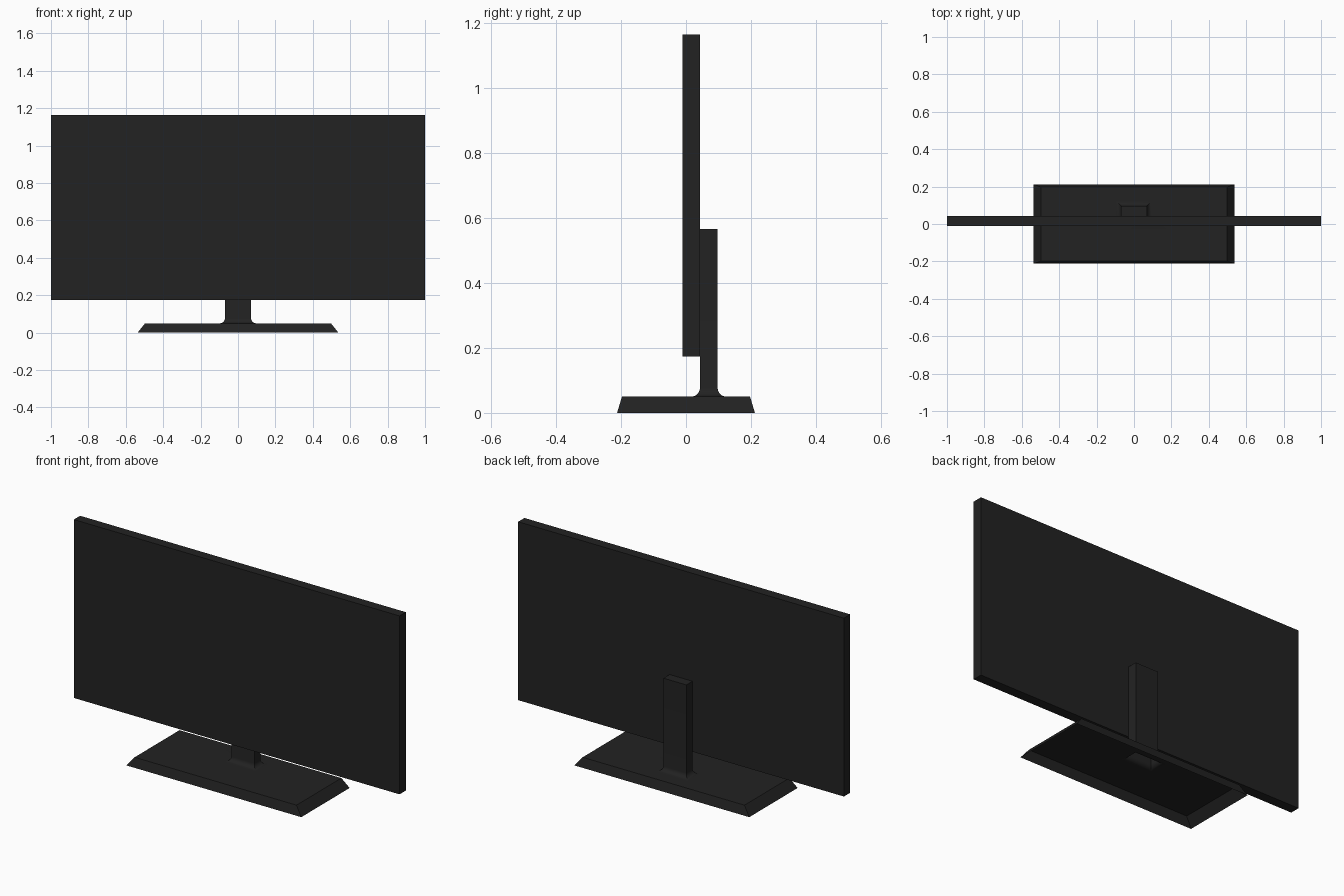
import bpy, bmesh, math

if "Cube" in bpy.data.objects:
    bpy.data.objects.remove(bpy.data.objects["Cube"])

black = bpy.data.materials.new("matte black")
black.diffuse_color = (0.016, 0.016, 0.016, 1)
black.use_nodes = True
black.node_tree.nodes["Principled BSDF"].inputs["Base Color"].default_value = black.diffuse_color


def finish(name, bm):
    me = bpy.data.meshes.new(name)
    bm.to_mesh(me)
    bm.free()
    me.materials.append(black)
    ob = bpy.data.objects.new(name, me)
    bpy.context.collection.objects.link(ob)
    return ob


# Screen: thin flat slab
bm = bmesh.new()
bmesh.ops.create_cube(bm, size=1)
for v in bm.verts:
    v.co = (v.co.x * 2, v.co.y * 0.055 + 0.016, v.co.z * 0.99 + 0.669)
finish("screen", bm)

# Stand: hollow foot, open below, flowing through a fillet into the neck
# each ring: half width, half depth, centre y, height
NECK_X, NECK_Y, NECK_CY, FOOT_TOP, R = 0.07, 0.027, 0.07, 0.05, 0.027
rings = [(0.537, 0.212, 0, 0), (0.497, 0.197, 0, FOOT_TOP)]
for i in range(6):
    a = math.radians(90 * i / 5)
    d = R * (1 - math.sin(a))
    rings.append((NECK_X + d, NECK_Y + d, NECK_CY, FOOT_TOP + R * (1 - math.cos(a))))
rings.append((NECK_X, NECK_Y, NECK_CY, 0.565))

bm = bmesh.new()
loops = [[bm.verts.new((sx * w, cy + sy * d, z))
          for sx, sy in ((-1, -1), (1, -1), (1, 1), (-1, 1))]
         for w, d, cy, z in rings]
for lo, hi in zip(loops, loops[1:]):
    for i in range(4):
        j = (i + 1) % 4
        bm.faces.new((lo[i], lo[j], hi[j], hi[i]))
bm.faces.new(loops[-1])
stand = finish("stand", bm)

# Smooth only the fillet
bpy.context.view_layer.objects.active = stand
stand.select_set(True)
bpy.ops.object.shade_smooth_by_angle(angle=math.radians(30))
